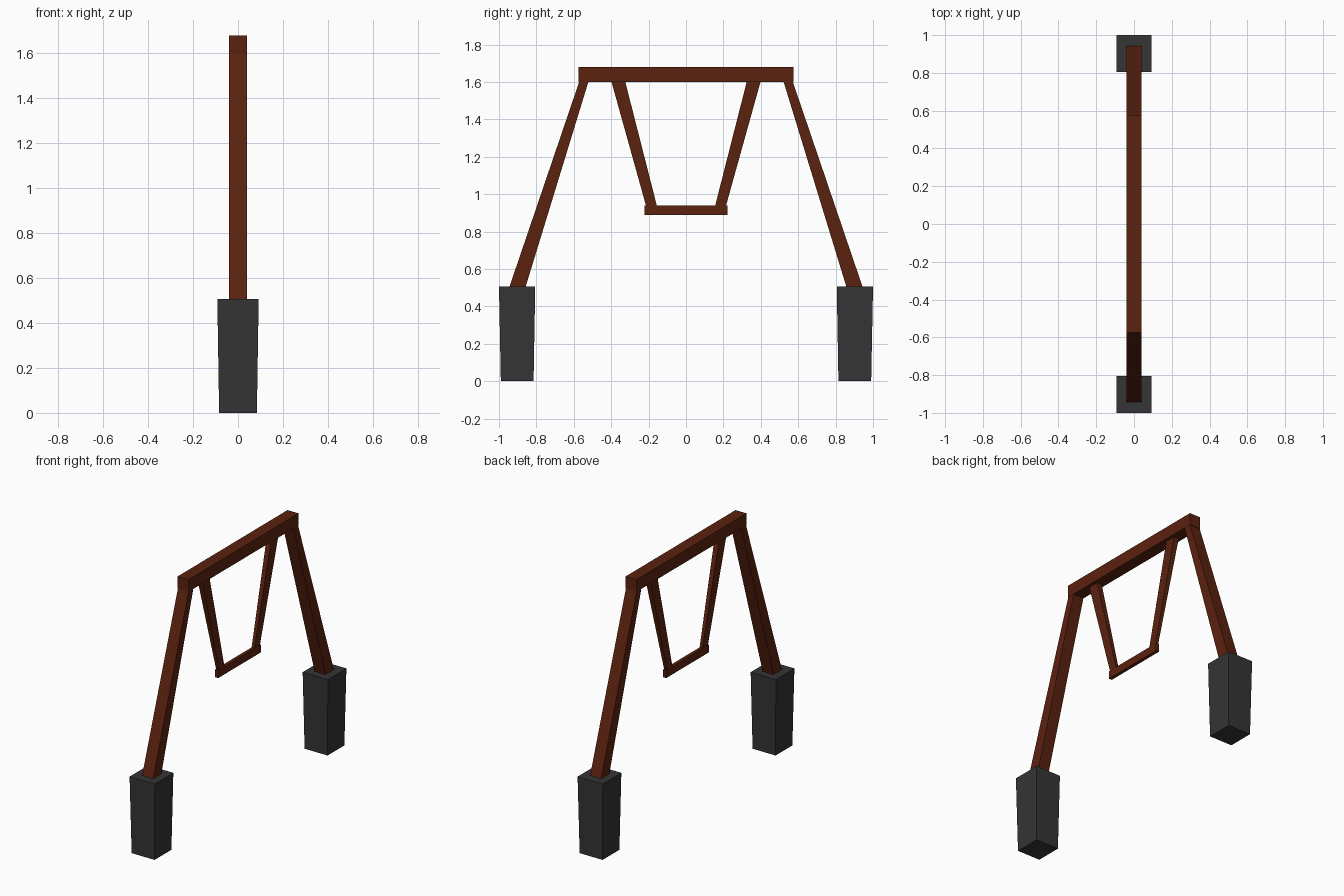
import bpy

if "Cube" in bpy.data.objects:
    bpy.data.objects.remove(bpy.data.objects["Cube"])


def material(name, rgb):
    m = bpy.data.materials.new(name)
    m.diffuse_color = (*rgb, 1)
    m.use_nodes = True
    m.node_tree.nodes["Principled BSDF"].inputs["Base Color"].default_value = m.diffuse_color
    return m


wood = material("red brown wood", (0.105, 0.016, 0.0047))
stone = material("dark grey stone", (0.035, 0.035, 0.035))


def tapered_box(name, bottom, top, mat):
    """Box between two level rectangles: (half x, y min, y max, z)."""
    verts = []
    for hx, y0, y1, z in (bottom, top):
        verts += [(-hx, y0, z), (hx, y0, z), (hx, y1, z), (-hx, y1, z)]
    faces = [(3, 2, 1, 0), (4, 5, 6, 7)]
    faces += [(i, (i + 1) % 4, (i + 1) % 4 + 4, i + 4) for i in range(4)]
    mesh = bpy.data.meshes.new(name)
    mesh.from_pydata(verts, [], faces)
    mesh.materials.append(mat)
    obj = bpy.data.objects.new(name, mesh)
    bpy.context.collection.objects.link(obj)
    return obj


def mirrored_box(*args):
    mod = tapered_box(*args).modifiers.new("Mirror", 'MIRROR')
    mod.use_axis = (False, True, False)
    mod.use_mirror_merge = False


# Stone footings, slightly wider at the top
mirrored_box("footing", (0.084, 0.815, 0.99, 0), (0.092, 0.806, 1.0, 0.507), stone)
# Slanted legs, narrowing upwards, sunk a little into the footings
mirrored_box("leg", (0.04, 0.862, 0.949, 0.49), (0.039, 0.519, 0.568, 1.61), wood)
# Top beam
tapered_box("top_beam", (0.04, -0.574, 0.574, 1.60), (0.04, -0.574, 0.574, 1.68), wood)
# Thin hanging frame below the beam
mirrored_box("hanger", (0.01, 0.155, 0.213, 0.935), (0.018, 0.327, 0.401, 1.61), wood)
tapered_box("hanging_bar", (0.011, -0.222, 0.222, 0.888), (0.011, -0.222, 0.222, 0.94), wood)
